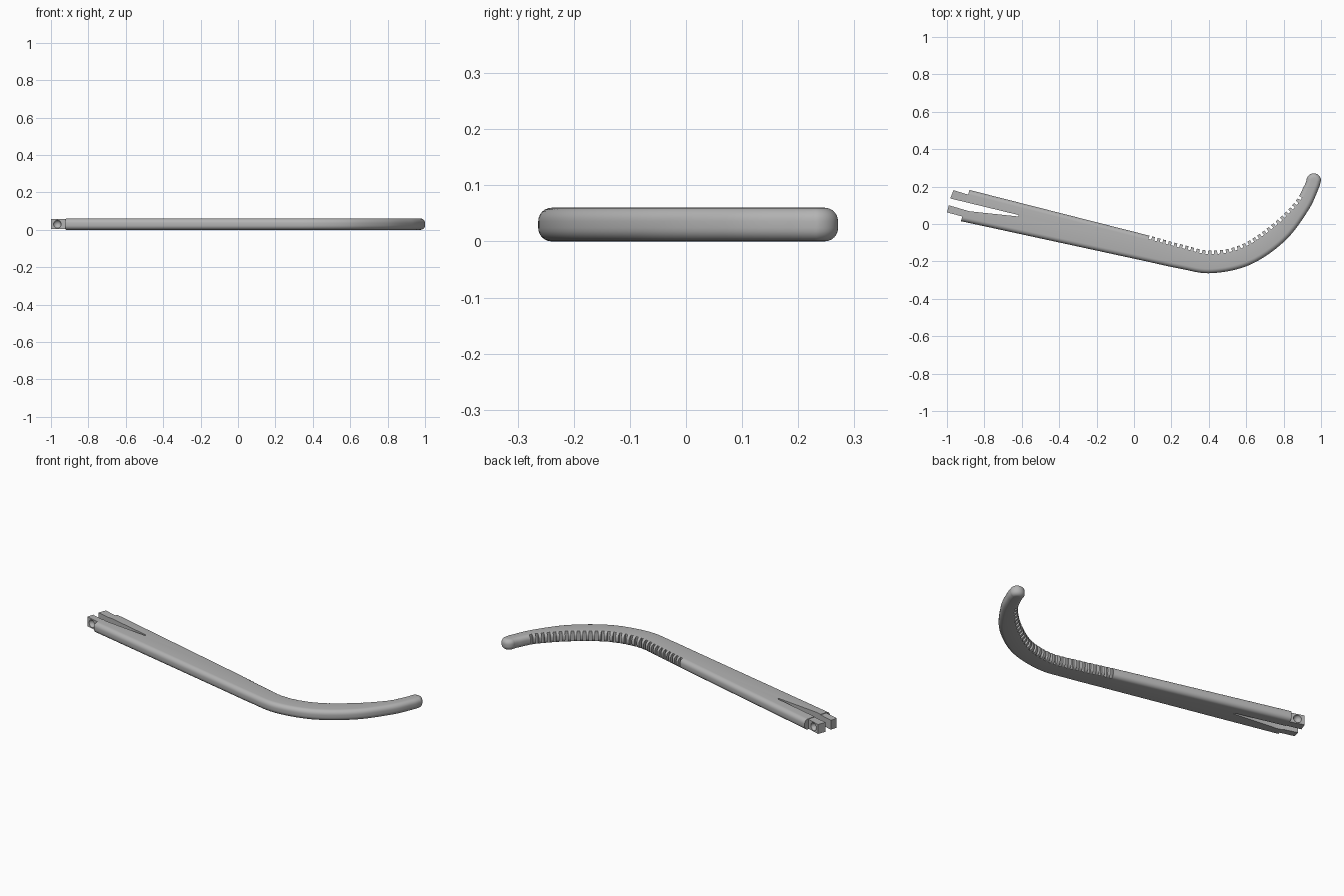
import bpy, bmesh, math
from mathutils import Vector

cube = bpy.data.objects.get("Cube")
if cube:
    bpy.data.objects.remove(cube, do_unlink=True)

HEIGHT, ROUND = 0.06, 0.024

grey = bpy.data.materials.new("plain grey")
grey.use_nodes = True
colour = (0.45, 0.45, 0.45, 1)
grey.diffuse_color = colour
grey.node_tree.nodes["Principled BSDF"].inputs["Base Color"].default_value = colour


def make_object(name, bm):
    bmesh.ops.recalc_face_normals(bm, faces=bm.faces)
    mesh = bpy.data.meshes.new(name)
    bm.to_mesh(mesh)
    bm.free()
    mesh.materials.append(grey)
    obj = bpy.data.objects.new(name, mesh)
    bpy.context.collection.objects.link(obj)
    return obj


def prism(bm, points, z0, z1):
    low = [bm.verts.new((x, y, z0)) for x, y in points]
    high = [bm.verts.new((x, y, z1)) for x, y in points]
    bm.faces.new(low)
    bm.faces.new(high)
    for k in range(len(points)):
        n = (k + 1) % len(points)
        bm.faces.new((low[k], low[n], high[n], high[k]))


def combine(target, helper, operation):
    mod = target.modifiers.new(operation, 'BOOLEAN')
    mod.object, mod.operation, mod.solver = helper, operation, 'EXACT'
    bpy.context.view_layer.objects.active = target
    bpy.ops.object.modifier_apply(modifier=mod.name)
    bpy.data.objects.remove(helper, do_unlink=True)


# Outer and inner edge of the arm: a straight shaft, then a hooked curve
start = (Vector((-0.925, 0.015)), Vector((-0.88, 0.182)))
outer = [Vector(p) for p in ((0.04, -0.194), (0.243, -0.238), (0.414, -0.263), (0.62, -0.218),
                             (0.805, -0.092), (0.93, 0.07), (0.985, 0.185), (1.0, 0.232))]
inner = [Vector(p) for p in ((0.08, -0.062), (0.26, -0.111), (0.414, -0.143), (0.575, -0.11),
                             (0.735, -0.005), (0.858, 0.115), (0.908, 0.2), (0.922, 0.232))]


def smooth_path(pts, first, steps=10):
    back = (first - pts[0]).normalized() * (pts[1] - pts[0]).length
    ext = [pts[0] + back] + pts + [pts[-1] * 2 - pts[-2]]
    path = []
    for a, b, c, d in zip(ext, ext[1:], ext[2:], ext[3:]):
        for k in range(steps):
            t = k / steps
            path.append(0.5 * (2 * b + (c - a) * t + (2 * a - 5 * b + 4 * c - d) * t ** 2
                               + (3 * b - a - 3 * c + d) * t ** 3))
    return path + [pts[-1]]


outer_path = [start[0]] + smooth_path(outer, start[0])
inner_path = [start[1]] + smooth_path(inner, start[1])


def profile(w):
    """Rounded bar section of half width w, as (sideways, up) pairs."""
    pts = []
    for quarter, (sx, sz) in enumerate(((1, 1), (-1, 1), (-1, -1), (1, -1))):
        for k in range(7):
            a = (quarter + k / 6) * math.pi / 2
            pts.append((sx * (w - ROUND) + ROUND * math.cos(a),
                        HEIGHT / 2 + sz * (HEIGHT / 2 - ROUND) + ROUND * math.sin(a)))
    return pts


# Arm body: sections along the path, finished with a half-round tip
bm = bmesh.new()
rings = []


def add_ring(o, i, angle):
    side = (i - o).normalized()
    ahead = Vector((side.y, -side.x))
    ring = []
    for u, z in profile((i - o).length / 2):
        p = (o + i) / 2 + side * u * math.cos(angle) + ahead * abs(u) * math.sin(angle)
        ring.append(bm.verts.new((p.x, p.y, z)))
    rings.append(ring)


for o, i in zip(outer_path, inner_path):
    add_ring(o, i, 0)
for k in range(1, 11):
    add_ring(outer_path[-1], inner_path[-1], k / 10 * math.pi / 2)
for a, b in zip(rings, rings[1:]):
    for k in range(len(a)):
        n = (k + 1) % len(a)
        bm.faces.new((a[k], a[n], b[n], b[k]))
bm.faces.new(rings[0])
bmesh.ops.remove_doubles(bm, verts=bm.verts, dist=1e-5)
arm = make_object("toothed_arm", bm)

# Two flat end tabs
tabs = bmesh.new()
prism(tabs, [(-0.965, 0.181), (-0.985, 0.13), (-0.8, 0.08), (-0.8, 0.13)], 0.003, 0.057)
prism(tabs, [(-0.988, 0.11), (-1.0, 0.062), (-0.85, 0.022), (-0.85, 0.08)], 0.003, 0.057)
combine(arm, make_object("end_tabs", tabs), 'UNION')

# Cuts: tapered slot, dimples in the tabs, grooves between the teeth
cuts = bmesh.new()
prism(cuts, [(-1.05, 0.153), (-0.617, 0.048), (-0.617, 0.04), (-0.88, 0.068),
             (-0.99, 0.1), (-1.05, 0.118)], -0.1, 0.2)
for x, y in ((-0.967, 0.048), (-0.928, 0.171)):
    ball = bmesh.ops.create_uvsphere(cuts, u_segments=20, v_segments=12, radius=0.022)
    bmesh.ops.translate(cuts, verts=ball["verts"], vec=(x, y, HEIGHT / 2))

PITCH, GAP, DEPTH = 0.031, 0.015, 0.018
travelled, due = 0, 0.01
for a, b in zip(inner_path[1:], inner_path[2:]):
    length = (b - a).length
    along = (b - a).normalized()
    inward = Vector((along.y, -along.x))
    while due < travelled + length and a.y < 0.145:
        c = a + along * (due - travelled)
        corners = [c + along * s * GAP / 2 + inward * d
                   for s, d in ((-1, DEPTH), (1, DEPTH), (1, -0.02), (-1, -0.02))]
        prism(cuts, corners, -0.1, 0.2)
        due += PITCH
    travelled += length
combine(arm, make_object("cuts", cuts), 'DIFFERENCE')

# Smooth sides with crisp cut edges
bpy.ops.object.select_all(action='DESELECT')
arm.select_set(True)
bpy.context.view_layer.objects.active = arm
bpy.ops.object.shade_smooth_by_angle(angle=math.radians(30))
